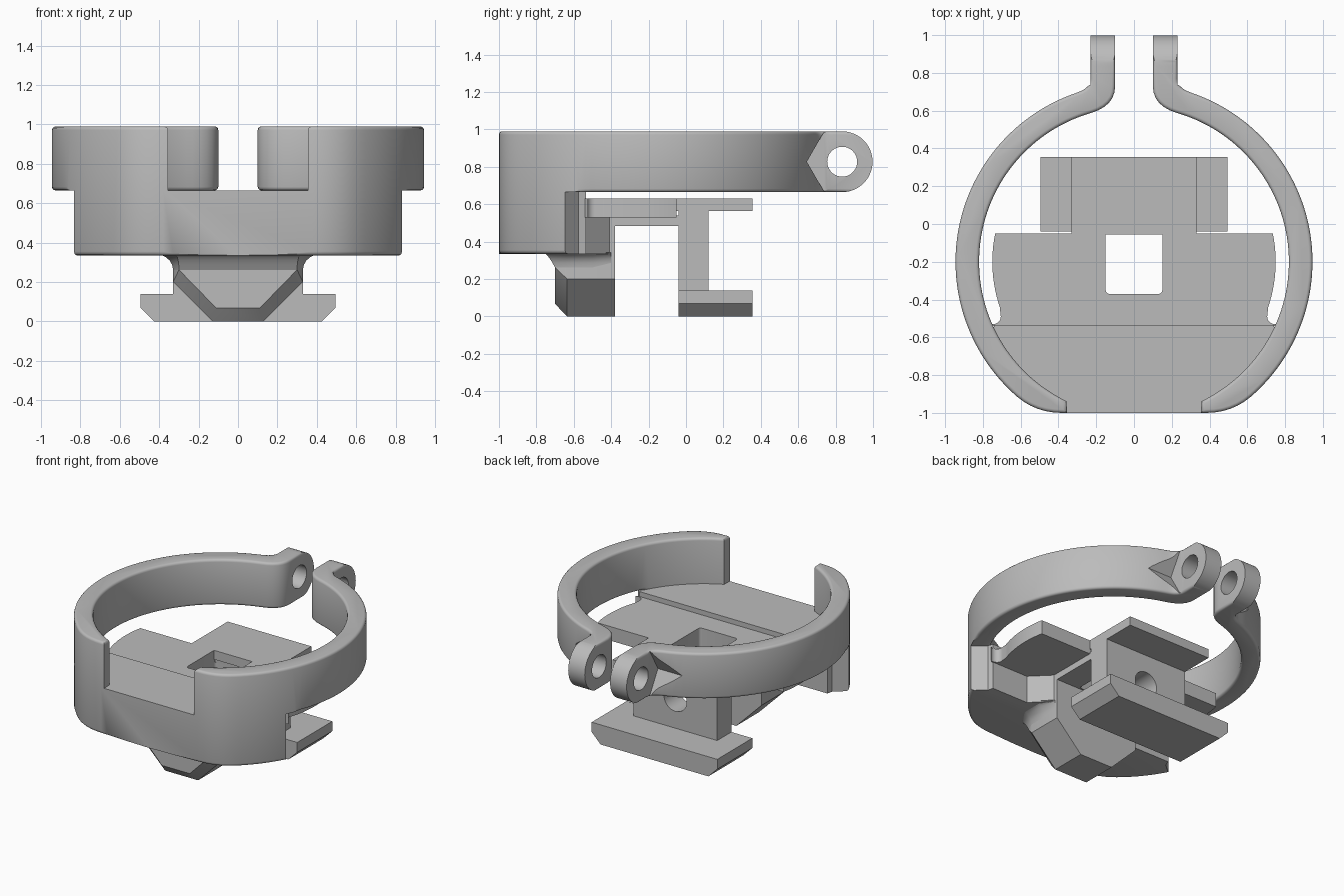
import bpy, bmesh
from math import sin, cos, radians, pi
from mathutils import Vector

if "Cube" in bpy.data.objects:
    bpy.data.objects.remove(bpy.data.objects["Cube"])

grey = bpy.data.materials.new("plain_grey")
grey.use_nodes = True
grey.diffuse_color = (0.5, 0.5, 0.5, 1)
grey.node_tree.nodes["Principled BSDF"].inputs["Base Color"].default_value = (0.5, 0.5, 0.5, 1)

CY, R_OUT, R_IN = -0.2, 0.945, 0.82      # clamp ring
FLOOR, TOP, BASE = 0.665, 0.99, 0.335    # main heights
LUG_Y, LUG_Z = 0.835, 0.8275             # clamp screw axis
AXES = {"x": lambda u, v, w: (w, u, v),
        "y": lambda u, v, w: (u, w, v),
        "z": lambda u, v, w: (u, v, w)}
parts = []


def finish(name, bm):
    bmesh.ops.recalc_face_normals(bm, faces=bm.faces)
    mesh = bpy.data.meshes.new(name)
    bm.to_mesh(mesh)
    bm.free()
    mesh.materials.append(grey)
    obj = bpy.data.objects.new(name, mesh)
    bpy.context.collection.objects.link(obj)
    parts.append(obj)
    return obj


def loft(name, sections, bevel=0, rule=None):
    """Skin equal-length rings of 3D points and cap both ends."""
    bm = bmesh.new()
    rings = [[bm.verts.new(p) for p in s] for s in sections]
    n = len(rings[0])
    for a, b in zip(rings, rings[1:]):
        for i in range(n):
            j = (i + 1) % n
            bm.faces.new((a[i], a[j], b[j], b[i]))
    bm.faces.new(rings[0])
    bm.faces.new(rings[-1])
    bmesh.ops.recalc_face_normals(bm, faces=bm.faces)
    if bevel:
        edges = [e for e in bm.edges if rule(e.verts[0].co, e.verts[1].co)]
        bmesh.ops.bevel(bm, geom=edges, offset=bevel, segments=3, profile=0.5, affect="EDGES")
    return finish(name, bm)


def prism(name, pts, lo, hi, axis="z", **kw):
    f = AXES[axis]
    return loft(name, [[f(u, v, w) for u, v in pts] for w in (lo, hi)], **kw)


def rect(u0, u1, v0, v1):
    return [(u0, v0), (u1, v0), (u1, v1), (u0, v1)]


def arc(r, a0, a1, n, cx=0, cy=CY):
    angles = [radians(a0 + (a1 - a0) * i / n) for i in range(n + 1)]
    return [(cx + r * cos(a), cy + r * sin(a)) for a in angles]


def curve(p, c, q, n=6):
    p, c, q = Vector(p), Vector(c), Vector(q)
    return [tuple(p * (1 - t) ** 2 + c * 2 * t * (1 - t) + q * t * t)
            for t in (i / n for i in range(n + 1))]


def mirrored(half):
    return half + [(-u, v) for u, v in reversed(half)]


def boolean(obj, cutter, mode="DIFFERENCE"):
    mod = obj.modifiers.new("cut", "BOOLEAN")
    mod.object, mod.operation, mod.solver = cutter, mode, "EXACT"
    bpy.context.view_layer.objects.active = obj
    bpy.ops.object.modifier_apply(modifier=mod.name)
    parts.remove(cutter)
    bpy.data.objects.remove(cutter)


# Clamp arms: curved band ending in a rounded lug
front_blend = curve((0.38, -1), (0.52, -1), (0.62, -0.913))
arm = ([(0.355, -1)] + front_blend[:-1] + arc(R_OUT, -49, 71.5, 56)
       + curve((0.30, 0.696), (0.23, 0.72), (0.23, 0.77))[1:]
       + [(0.23, 1.05), (0.10, 1.05)]
       + curve((0.10, 0.73), (0.10, 0.625), (0.23, 0.587))[:-1]
       + arc(R_IN, 73.7, -64.2, 60))


def arm_edges(a, b):
    top = min(a.z, b.z) > TOP - 0.01
    bottom = max(a.z, b.z) < FLOOR + 0.01 and min(a.y, b.y) > -0.6
    return top or bottom


lug_side = ([(-1.2, LUG_Z - 0.1625)] + arc(0.1625, -90, 90, 28, LUG_Y, LUG_Z)
            + [(-1.2, LUG_Z + 0.1625)])
for side, label in ((1, "left"), (-1, "right")):
    obj = prism(label + "_clamp_arm", [(side * x, y) for x, y in arm], FLOOR, TOP,
                bevel=0.018, rule=arm_edges)
    boolean(obj, prism("lug_round", lug_side, -1.5, 1.5, "x"), "INTERSECT")
    boolean(obj, prism("screw_hole", arc(0.08, 0, 350, 35, LUG_Y, LUG_Z), -1, 1, "x"))
    ends = sorted((side * 0.231, side * 0.7))
    boolean(obj, prism("nut_pocket", arc(0.189, 0, 300, 5, LUG_Y, LUG_Z), *ends, "x"))

# Front body under the arms
body = front_blend[:-1] + arc(R_OUT, -49, -28.2, 10) + [(0.75, -0.575), (0.74, -0.535)]
prism("front_body", mirrored(body), BASE, FLOOR, bevel=0.02,
      rule=lambda a, b: max(a.z, b.z) < BASE + 0.01 and max(a.y, b.y) < -0.64
      and (a - b).length < 0.3)

# Deck plate with relief notches and a square window
deck = ([(0.745, -0.54)] + arc(0.04, -60, -200, 8, 0.745, -0.49)
        + arc(0.75, -19, 11.5, 12))
plate = prism("deck_plate", mirrored(deck), 0.53, 0.63)
bridge = prism("deck_bridge", rect(-0.33, 0.33, -0.42, -0.03), 0.485, 0.54)
window = []
for cx, cy, a in ((0.13, -0.06, 0), (-0.13, -0.06, 90), (-0.13, -0.35, 180), (0.13, -0.35, 270)):
    window += arc(0.02, a, a + 90, 4, cx, cy)
for obj in (plate, bridge):
    boolean(obj, prism("window_cutter", window, 0.3, 0.8))

# Buttress joining the front body to the front jaw
prism("buttress", mirrored([(0.46, -0.56), (0.46, -0.54), (0.33, -0.41), (0.33, -0.38)]),
      BASE, 0.54)

# Front jaw: tapered block with chamfered nose, flaring into the body
jaw = mirrored([(0.13, 0), (0.33, 0.2), (0.33, 0.36)])
nose = mirrored([(0.11, 0.067), (0.30, 0.262), (0.30, 0.30)])
loft("front_jaw", [[(x, y, z) for x, z in sec]
                   for sec, y in ((nose, -0.70), (jaw, -0.635), (jaw, -0.38))])
flare = []
for i in range(6):
    a = i / 5 * pi / 2
    grow, z = 1 - cos(a), 0.262 + 0.08 * sin(a)
    flare.append([(x, y, z) for x, y in mirrored(
        [(0.30 + 0.02 * grow, -0.70 - 0.07 * i / 5), (0.33 + 0.09 * grow, -0.635),
         (0.33 + 0.09 * grow, -0.50), (0.33, -0.40)])])
loft("jaw_flare", flare)

# Rear jaw: web with screw hole, upper tab and wide chamfered foot
web = prism("rear_web", rect(-0.33, 0.33, 0.05, 0.6), -0.04, 0.12, "y")
boolean(web, prism("web_hole", arc(0.09, 0, 350, 35, 0, 0.35), -0.1, 0.2, "y"))
prism("upper_tab", rect(-0.33, 0.33, -0.055, 0.355), 0.565, 0.63)
prism("lower_foot", mirrored([(0.425, 0), (0.495, 0.07), (0.495, 0.14)]), -0.04, 0.355, "y")

# Smooth curved walls, keep corners crisp
bpy.ops.object.select_all(action="DESELECT")
for obj in parts:
    obj.select_set(True)
bpy.context.view_layer.objects.active = parts[0]
bpy.ops.object.shade_smooth_by_angle(angle=radians(32))
